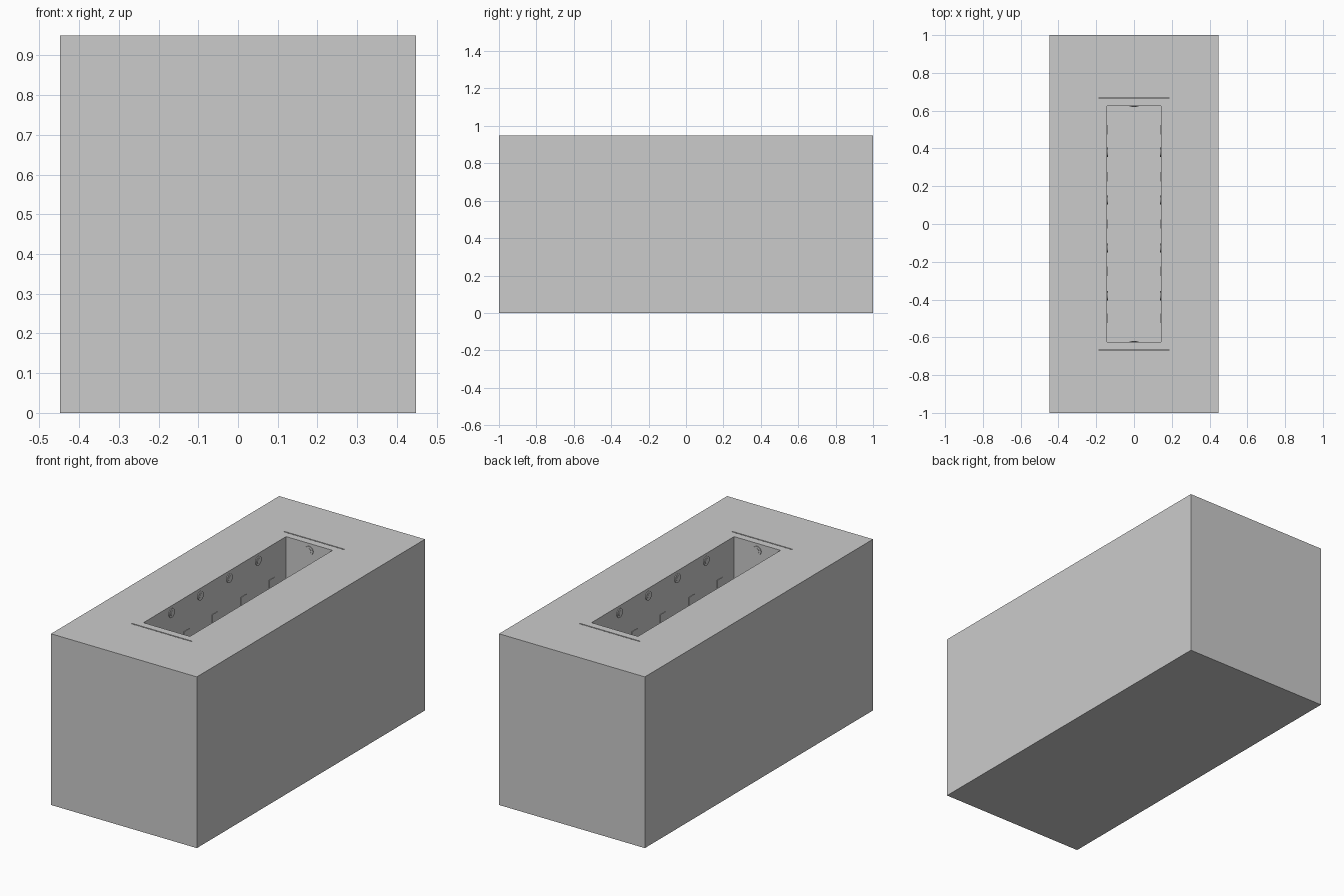
import bpy
import math

if "Cube" in bpy.data.objects:
    bpy.data.objects.remove(bpy.data.objects["Cube"])

W, L, H = 0.895, 2.0, 0.95          # outer block
PX, PY, DEPTH = 0.1425, 0.625, 0.6  # half sizes and depth of the pocket


def box(name, size, loc):
    bpy.ops.mesh.primitive_cube_add(size=1, location=loc)
    ob = bpy.context.object
    ob.name = name
    ob.scale = size
    bpy.ops.object.transform_apply(location=False, rotation=False, scale=True)
    return ob


def cut(target, cutter):
    mod = target.modifiers.new("cut", 'BOOLEAN')
    mod.operation = 'DIFFERENCE'
    mod.solver = 'EXACT'
    mod.object = cutter
    bpy.context.view_layer.objects.active = target
    bpy.ops.object.modifier_apply(modifier=mod.name)
    bpy.data.objects.remove(cutter)


def stud(name, loc, rot):
    # Short round fitting with a raised centre
    for part, r, d in (("rim", 0.025, 0.008), ("core", 0.014, 0.012)):
        bpy.ops.mesh.primitive_cylinder_add(vertices=16, radius=r, depth=d,
                                            location=loc, rotation=rot)
        bpy.context.object.name = f"{name}_{part}"
        bpy.ops.object.shade_smooth_by_angle()


# Solid block with an open pocket in the top
block = box("block", (W, L, H), (0, 0, H / 2))
cut(block, box("pocket_cutter", (2 * PX, 2 * PY, DEPTH + 0.1),
               (0, 0, H - DEPTH / 2 + 0.05)))

# Narrow slots beyond both ends of the pocket
for s in (-1, 1):
    cut(block, box("slot_cutter", (0.37, 0.006, 0.06), (0, s * 0.668, H)))

# Upper row of round fittings, lower staggered row of square plates
for s in (-1, 1):
    for y in (-0.38, -0.127, 0.127, 0.38):
        stud("side_fitting", (s * PX, y, H - 0.04), (0, math.pi / 2, 0))
    for y in (-0.5, -0.25, 0, 0.25, 0.5):
        box("wall_plate", (0.006, 0.05, 0.05), (s * PX, y, H - 0.21))
    stud("end_fitting", (0, s * PY, H - 0.04), (math.pi / 2, 0, 0))
